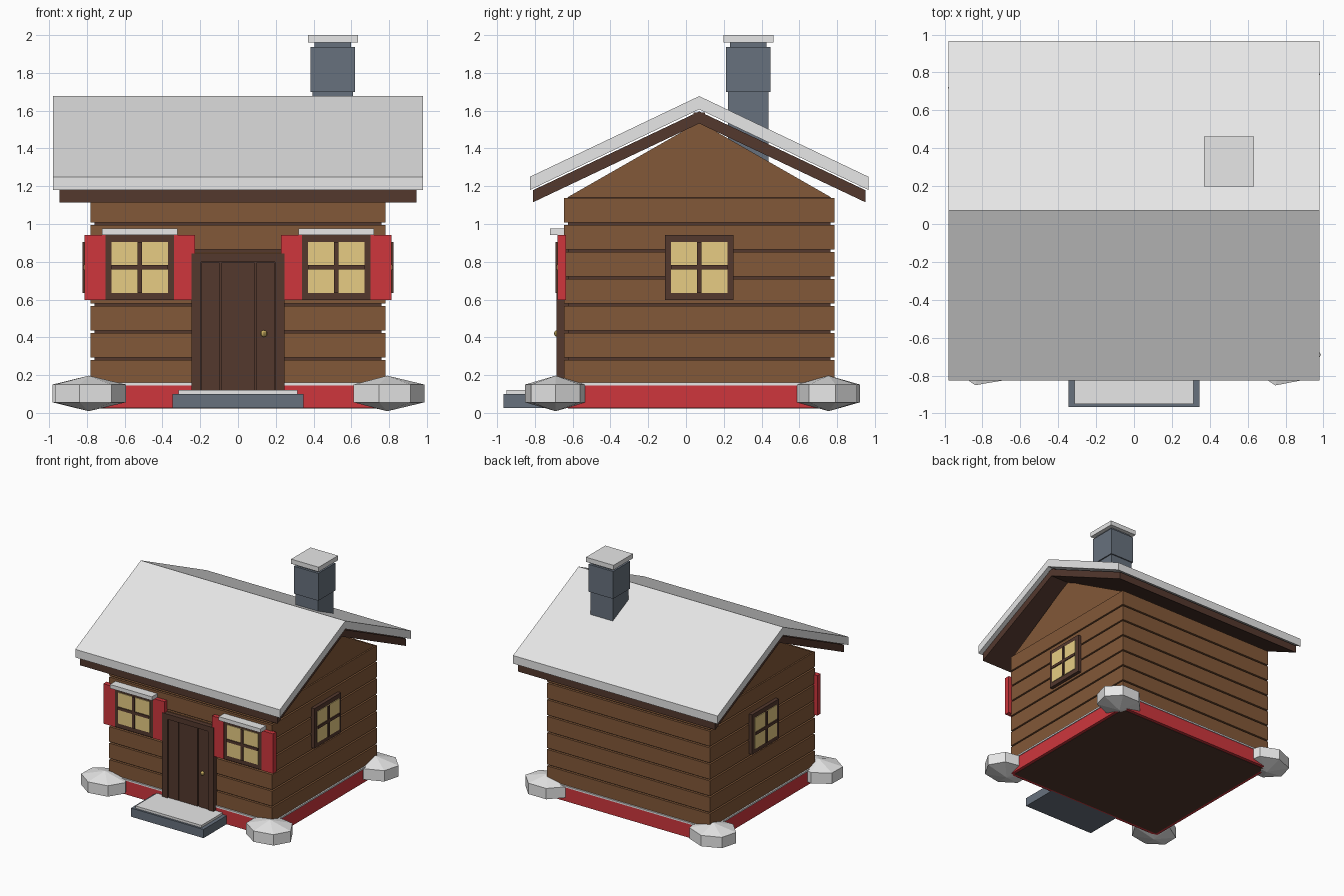
import bpy, bmesh, math
from mathutils import Matrix

if "Cube" in bpy.data.objects:
    bpy.data.objects.remove(bpy.data.objects["Cube"])

CY = 0.07  # centre line of the house along y


def material(name, rgb):
    m = bpy.data.materials.new(name)
    m.diffuse_color = (*rgb, 1)
    m.use_nodes = True
    m.node_tree.nodes["Principled BSDF"].inputs["Base Color"].default_value = m.diffuse_color
    return m


LOG = material("log_brown", (0.225, 0.098, 0.04))
DARK = material("dark_wood", (0.087, 0.04, 0.027))
SNOW = material("snow", (0.85, 0.85, 0.85))
RED = material("red_paint", (0.62, 0.037, 0.046))
SLATE = material("slate", (0.136, 0.166, 0.207))
GLASS = material("warm_glass", (0.87, 0.66, 0.25))
GOLD = material("brass", (0.6, 0.43, 0.12))


def finish(name, bm, mat):
    bmesh.ops.recalc_face_normals(bm, faces=bm.faces)
    me = bpy.data.meshes.new(name)
    bm.to_mesh(me)
    bm.free()
    me.materials.append(mat)
    ob = bpy.data.objects.new(name, me)
    bpy.context.collection.objects.link(ob)
    return ob


def box(name, x, y, z, mat, matrix=None):
    """Box from (min, max) pairs."""
    bm = bmesh.new()
    size = [b - a for a, b in (x, y, z)]
    mid = [(a + b) / 2 for a, b in (x, y, z)]
    bmesh.ops.create_cube(bm, size=1, matrix=Matrix.Translation(mid) @ Matrix.Diagonal((*size, 1)))
    if matrix:
        bm.transform(matrix)
    return finish(name, bm, mat)


def extrude_x(name, profile, half, mat):
    """Extrude a (y, z) profile along x from -half to half."""
    bm = bmesh.new()
    face = bm.faces.new([bm.verts.new((-half, y, z)) for y, z in profile])
    new = bmesh.ops.extrude_face_region(bm, geom=[face])["geom"]
    bmesh.ops.translate(bm, vec=(2 * half, 0, 0), verts=[v for v in new if isinstance(v, bmesh.types.BMVert)])
    return finish(name, bm, mat)


def chevron(hw, eave, ridge, thick):
    """Roof slab cross-section."""
    return [(CY - hw, eave), (CY, ridge), (CY + hw, eave),
            (CY + hw, eave + thick), (CY, ridge + thick), (CY - hw, eave + thick)]


# Foundation with snow ledge
box("foundation", (-0.785, 0.785), (CY - 0.722, CY + 0.722), (0.025, 0.146), RED)
box("foundation_snow", (-0.792, 0.792), (CY - 0.728, CY + 0.728), (0.146, 0.16), SNOW)

# Dark core showing in the grooves between log courses
box("wall_core", (-0.76, 0.76), (CY - 0.695, CY + 0.695), (0.022, 1.14), DARK)
for i in range(7):
    z = 0.15 + i * 0.143
    box(f"log_course_{i + 1}", (-0.78, 0.78), (CY - 0.716, CY + 0.716), (z, z + 0.13), LOG)

# Gable, roof boards, ridge beam, roof snow
extrude_x("gable", [(CY - 0.7, 1.14), (CY + 0.7, 1.14), (CY, 1.54)], 0.77, LOG)
extrude_x("roof_boards", chevron(0.88, 1.115, 1.532, 0.064), 0.945, DARK)
box("ridge_beam", (-0.945, 0.945), (CY - 0.03, CY + 0.03), (1.535, 1.59), DARK)
extrude_x("roof_snow", chevron(0.896, 1.18, 1.607, 0.07), 0.979, SNOW)

# Chimney: stacked square blocks
for name, h, z, mat in (("chimney_stack", 0.107, (1.3, 1.71), SLATE),
                        ("chimney_top", 0.117, (1.7, 1.937), SLATE),
                        ("chimney_neck", 0.097, (1.93, 1.965), SLATE),
                        ("chimney_snow", 0.132, (1.96, 2.0), SNOW)):
    box(name, (0.502 - h, 0.502 + h), (0.33 - h, 0.33 + h), z, mat)


def window(name, matrix):
    """Window built facing -y on the plane y = 0, centred on x = 0."""
    box(name + "_frame", (-0.182, 0.182), (-0.03, 0.03), (0.597, 0.942), DARK, matrix)
    box(name + "_glass", (-0.149, 0.149), (-0.036, 0.02), (0.636, 0.904), GLASS, matrix)
    box(name + "_upright", (-0.012, 0.012), (-0.044, 0.02), (0.636, 0.904), DARK, matrix)
    box(name + "_crossbar", (-0.149, 0.149), (-0.044, 0.02), (0.758, 0.782), DARK, matrix)


# Front windows with shutters and snow caps
for side, cx in (("left", -0.52), ("right", 0.52)):
    m = Matrix.Translation((cx, CY - 0.716, 0))
    window(f"front_{side}_window", m)
    box(f"{side}_window_snow", (-0.2, 0.2), (-0.075, 0.01), (0.942, 0.975), SNOW, m)
    for s in (-1, 1):
        c = s * 0.237
        box(f"{side}_shutter_{'a' if s < 0 else 'b'}", (c - 0.055, c + 0.055), (-0.035, 0.01),
            (0.597, 0.942), RED, m)

# Side windows
for side, s in (("right", 1), ("left", -1)):
    window(f"{side}_side_window", Matrix.Translation((s * 0.78, CY, 0)) @ Matrix.Rotation(s * math.pi / 2, 4, 'Z'))

# Door: frame, planks, knob
F = CY - 0.716
for s, n in ((-1, "left"), (1, "right")):
    box(f"door_post_{n}", sorted((s * 0.195, s * 0.245)), (F - 0.04, F + 0.02), (0.1, 0.845), DARK)
box("door_lintel", (-0.245, 0.245), (F - 0.04, F + 0.02), (0.8, 0.845), DARK)
box("door_panel", (-0.2, 0.2), (F - 0.022, F + 0.02), (0.1, 0.81), DARK)
for i, (a, b) in enumerate(((-0.193, -0.098), (-0.088, 0.088), (0.098, 0.193))):
    box(f"door_plank_{i + 1}", (a, b), (F - 0.03, F), (0.1, 0.797), DARK)
bm = bmesh.new()
bmesh.ops.create_uvsphere(bm, u_segments=8, v_segments=6, radius=0.018,
                          matrix=Matrix.Translation((0.137, F - 0.035, 0.42)))
finish("door_knob", bm, GOLD)

# Front step with snow
box("step", (-0.347, 0.347), (-0.967, -0.64), (0.025, 0.1), SLATE)
box("step_snow", (-0.315, 0.315), (-0.95, -0.66), (0.1, 0.12), SNOW)

# Corner snow lumps: seven-sided, three-ring spheres
for name, x, y, turn in (("front_left", -0.79, -0.69, 0.2), ("front_right", 0.79, -0.69, -math.pi / 2),
                         ("back_left", -0.79, 0.755, 0.0), ("back_right", 0.79, 0.755, math.pi / 7)):
    bm = bmesh.new()
    bmesh.ops.create_uvsphere(bm, u_segments=7, v_segments=3, radius=1)
    bm.transform(Matrix.Translation((x, y, 0.103)) @ Matrix.Diagonal((0.228, 0.192, 0.094, 1))
                 @ Matrix.Rotation(turn, 4, 'Z'))
    finish(f"snow_lump_{name}", bm, SNOW)
